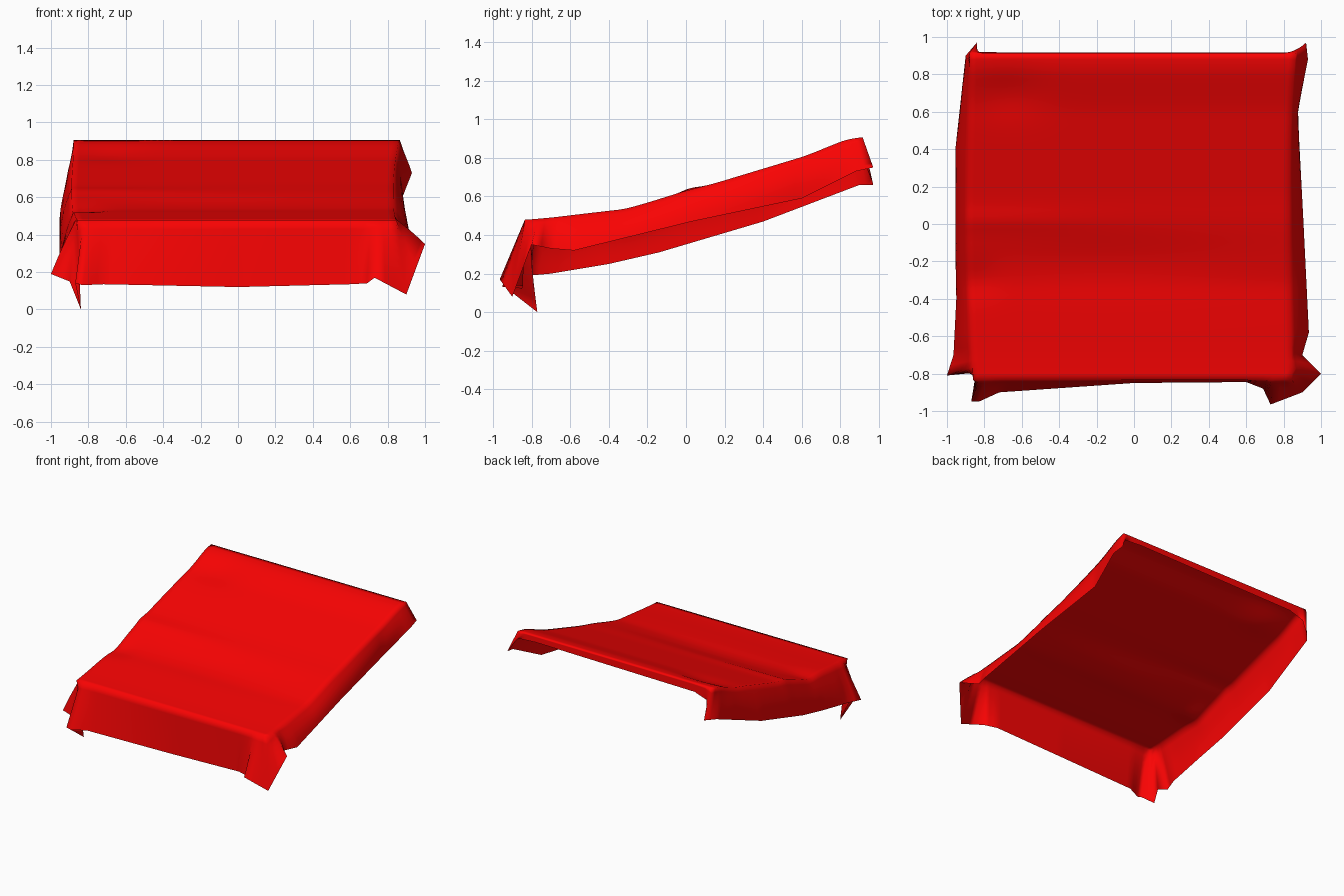
import bpy, bmesh, math
from mathutils import Vector

if "Cube" in bpy.data.objects:
    bpy.data.objects.remove(bpy.data.objects["Cube"])

N = 50      # grid cells along each side of the cloth
ROWS = 7    # rows down the hanging skirt

# Height of the top panel along y
PROFILE = [(-.84, .478), (-.7, .49), (-.32, .535), (0, .63), (.15, .668),
           (.62, .81), (.83, .895), (.92, .908)]

# Hem by perimeter position: 0 front left, 1 front right, 2 back right, 3 back left
HEM = [(0, -.84, -.77, 0), (.02, -.87, -.95, .14), (.04, -.83, -.95, .13),
       (.1, -.72, -.9, .135), (.5, 0, -.85, .12), (.86, .6, -.845, .135),
       (.92, .69, -.88, .14), (.94, .73, -.965, .17), (1, .9, -.9, .08),
       (1.04, 1, -.8, .35), (1.08, .9, -.7, .33), (1.14, .935, -.58, .32),
       (1.5, .905, .03, .47), (1.82, .875, .6, .59), (1.96, .93, .88, .73),
       (2, .92, .97, .75), (2.04, .86, .918, .85), (2.1, .7, .918, .86),
       (2.5, 0, .918, .85), (2.9, -.72, .918, .84), (2.96, -.84, .92, .80),
       (3, -.84, .97, .66), (3.04, -.9, .9, .66), (3.3, -.955, .4, .47),
       (3.6, -.955, -.14, .31), (3.76, -.95, -.4, .25), (3.92, -.965, -.7, .2),
       (3.96, -1, -.81, .19), (3.98, -.9, -.8, .15), (4, -.84, -.77, 0)]


def sample(keys, t):
    """Linear interpolation in a list of (t, values...)."""
    for a, b in zip(keys, keys[1:]):
        if t <= b[0] + 1e-6:
            f = max(0, (t - a[0]) / (b[0] - a[0]))
            return [p + (q - p) * f for p, q in zip(a[1:], b[1:])]
    return list(keys[-1][1:])


def bump(x, y, cx, cy, rx, ry):
    return math.exp(-((x - cx) / rx) ** 2 - ((y - cy) / ry) ** 2)


def top_point(u, v):
    y = -.835 + 1.75 * v
    wave = math.sin(math.pi * v)
    right = .845 - .015 * wave + .02 * v ** 6
    left = -.86 - .03 * wave - .02 * v ** 6
    x = left + (right - left) * u
    # Softly averaged profile, so that the panel bends without hard creases
    z = sum(sample(PROFILE, y + d)[0] for d in (-.03, 0, .03)) / 3
    # Shallow dents at the back left and before the bend, crease on the left
    z -= .018 * bump(x, y, -.68, .7, .2, .12)
    z -= .016 * bump(x, y, -.2, -.2, .8, .14)
    z += .008 * bump(x, y, -.85, .02, .6, .05)
    z -= .015 * bump(x, y, -.85, -.3, .12, .1)
    return Vector((x, y, z))


bm = bmesh.new()

# Sloping top panel
grid = [[bm.verts.new(top_point(i / N, j / N)) for i in range(N + 1)]
        for j in range(N + 1)]
for j in range(N):
    for i in range(N):
        bm.faces.new((grid[j][i], grid[j][i + 1], grid[j + 1][i + 1], grid[j + 1][i]))

# Hanging skirt with gathered corner folds, bulging on the two long sides
rim = ([grid[0][i] for i in range(N)] + [grid[j][N] for j in range(N)]
       + [grid[N][N - i] for i in range(N)] + [grid[N - j][0] for j in range(N)])
previous = rim
for r in range(1, ROWS + 1):
    s = r / ROWS
    ring = []
    for k, v in enumerate(rim):
        p = v.co.lerp(Vector(sample(HEM, k / N)), s)
        if (k // N) % 2:
            near_corner = min(k % N, N - k % N) / N
            bulge = .015 * math.sin(math.pi * s) * min(1, near_corner * 8)
            p.x += math.copysign(bulge, v.co.x)
        ring.append(bm.verts.new(p))
    for k in range(len(rim)):
        n = (k + 1) % len(rim)
        bm.faces.new((previous[k], ring[k], ring[n], previous[n]))
    previous = ring

bmesh.ops.recalc_face_normals(bm, faces=bm.faces)
if sum(f.normal.z for f in bm.faces) < 0:
    bmesh.ops.reverse_faces(bm, faces=bm.faces)

mesh = bpy.data.meshes.new("draped_cloth")
bm.to_mesh(mesh)
bm.free()
mesh.shade_smooth()
cloth = bpy.data.objects.new("draped_cloth", mesh)
bpy.context.collection.objects.link(cloth)

red = bpy.data.materials.new("red_cloth")
red.diffuse_color = (.95, .001, .001, 1)
red.use_nodes = True
red.node_tree.nodes["Principled BSDF"].inputs["Base Color"].default_value = red.diffuse_color
mesh.materials.append(red)
